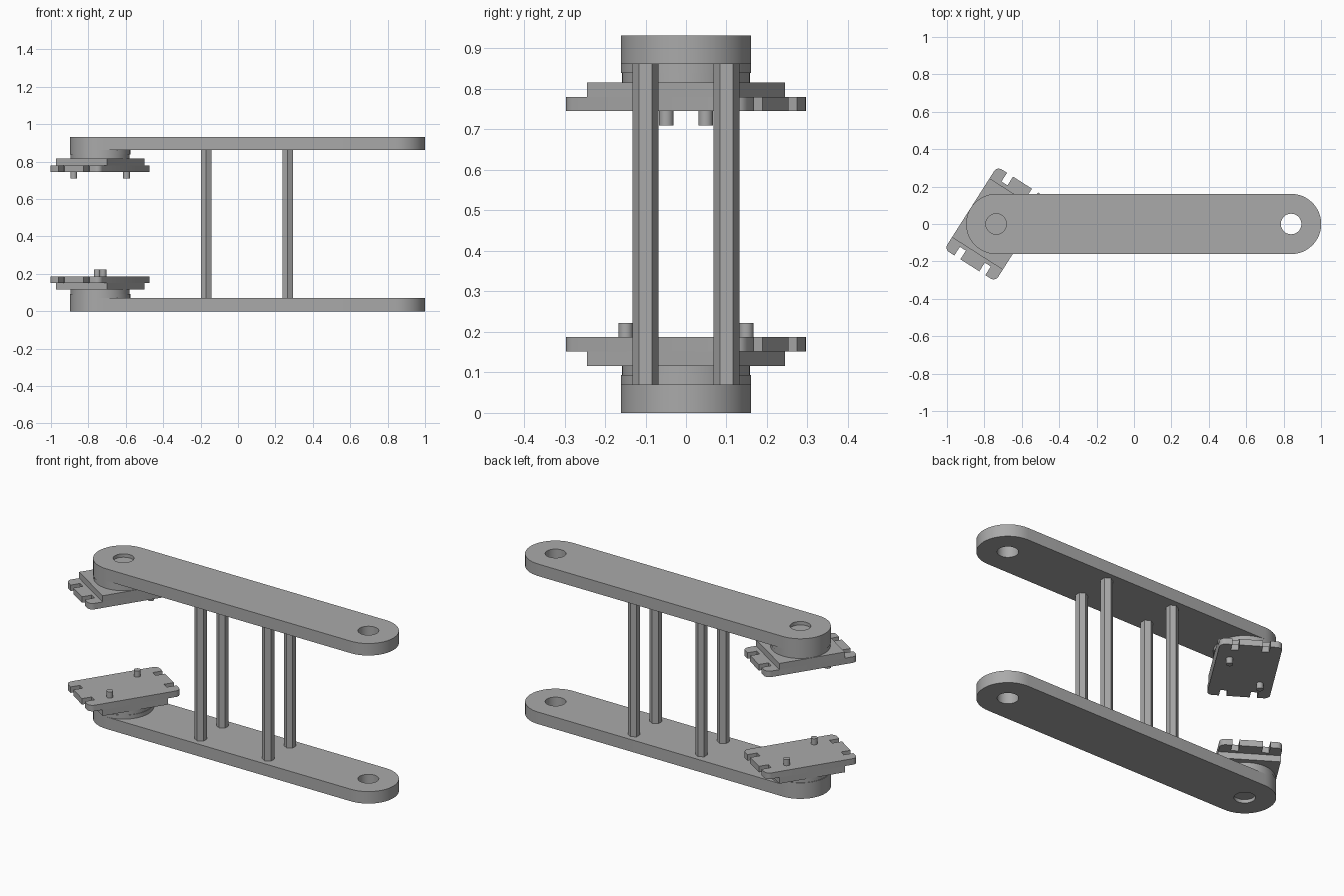
import bpy, bmesh
from math import cos, sin, pi, radians
from mathutils import Matrix, Vector

if "Cube" in bpy.data.objects:
    bpy.data.objects.remove(bpy.data.objects["Cube"], do_unlink=True)

HEIGHT = 0.932
PIVOT, TIP = -0.737, 0.84
BAR_R, HOLE_R = 0.161, 0.055

grey = bpy.data.materials.new("plain grey")
grey.use_nodes = True
colour = (0.4, 0.4, 0.4, 1)
grey.diffuse_color = colour
grey.node_tree.nodes["Principled BSDF"].inputs["Base Color"].default_value = colour


def arc(cx, cy, r, start, end, n):
    """Points along an arc, angles in degrees."""
    return [(cx + r * cos(radians(start + (end - start) * i / n)),
             cy + r * sin(radians(start + (end - start) * i / n))) for i in range(n + 1)]


def circle(cx, cy, r, n=48, start=0):
    return arc(cx, cy, r, start, start + 360, n)[:-1]


def slab(name, outlines, z0, z1, place=Matrix(), flip=False):
    """Extrude flat outlines (inner ones become holes); flip mirrors to the upper side."""
    if flip:
        z0, z1 = HEIGHT - z1, HEIGHT - z0
    curve = bpy.data.curves.new(name, "CURVE")
    curve.dimensions, curve.fill_mode, curve.extrude = "2D", "BOTH", (z1 - z0) / 2
    for points in outlines:
        spline = curve.splines.new("POLY")
        spline.points.add(len(points) - 1)
        for p, co in zip(spline.points, points):
            p.co = (*co, 0, 1)
        spline.use_cyclic_u = True
    ob = bpy.data.objects.new(name, curve)
    bpy.context.collection.objects.link(ob)
    bpy.ops.object.select_all(action="DESELECT")
    ob.select_set(True)
    bpy.context.view_layer.objects.active = ob
    bpy.ops.object.convert(target="MESH")
    ob = bpy.context.object
    bm = bmesh.new()
    bm.from_mesh(ob.data)
    bmesh.ops.remove_doubles(bm, verts=bm.verts, dist=0.0001)
    bmesh.ops.transform(bm, matrix=Matrix.Translation((0, 0, (z0 + z1) / 2)) @ place, verts=bm.verts)
    bmesh.ops.recalc_face_normals(bm, faces=bm.faces)
    bm.to_mesh(ob.data)
    bm.free()
    ob.data.materials.clear()
    ob.data.materials.append(grey)
    bpy.ops.object.shade_smooth_by_angle(angle=radians(30))
    return ob


# Outlines: bar with round ends, bracket base, notched bracket plate
bar = arc(TIP, 0, BAR_R, -90, 90, 24) + arc(PIVOT, 0, BAR_R, 90, 270, 24)
base_l, plate_l, half_w, corner = 0.187, 0.262, 0.161, 0.03
base = [(-base_l, -half_w), (base_l, -half_w), (base_l, half_w), (-base_l, half_w)]
notch_in, notch_out, notch_floor = 0.06, 0.098, 0.207
end = arc(plate_l - corner, -half_w + corner, corner, -90, 0, 6)
end += [(plate_l, -notch_out), (notch_floor, -notch_out), (notch_floor, -notch_in), (plate_l, -notch_in)]
end += [(x, -y) for x, y in reversed(end)]
plate = end + [(-x, -y) for x, y in end]
turn = Matrix.Translation((PIVOT, 0, 0)) @ Matrix.Rotation(radians(57.5), 4, "Z")

for side, flip in (("lower", False), ("upper", True)):
    slab(side + "_bar", [bar, circle(PIVOT, 0, HOLE_R), circle(TIP, 0, HOLE_R)], 0, 0.07, flip=flip)
    slab(side + "_pivot_plug", [circle(PIVOT, 0, HOLE_R)], 0.02, 0.07, flip=flip)
    slab(side + "_boss", [circle(PIVOT, 0, BAR_R)], 0.07, 0.093, flip=flip)
    slab(side + "_turntable", [circle(PIVOT, 0, BAR_R - 0.003)], 0.093, 0.116, flip=flip)
    slab(side + "_bracket_base", [base], 0.116, 0.152, turn, flip)
    slab(side + "_bracket_plate", [plate], 0.152, 0.187, turn, flip)
    # Locating pins on opposite corners, on the other diagonal for the upper bracket
    for s in (-1, 1):
        v = -0.093 if flip else 0.093
        slab(side + "_pin", [circle(s * 0.117, s * v, 0.018, 24)], 0.187, 0.222, turn, flip)

# Hexagonal spacer posts between the bars
for x in (-0.17, 0.265):
    for y in (-0.1, 0.1):
        slab("spacer_post", [circle(x, y, 0.0325, 6, 30)], 0.07, HEIGHT - 0.07)
